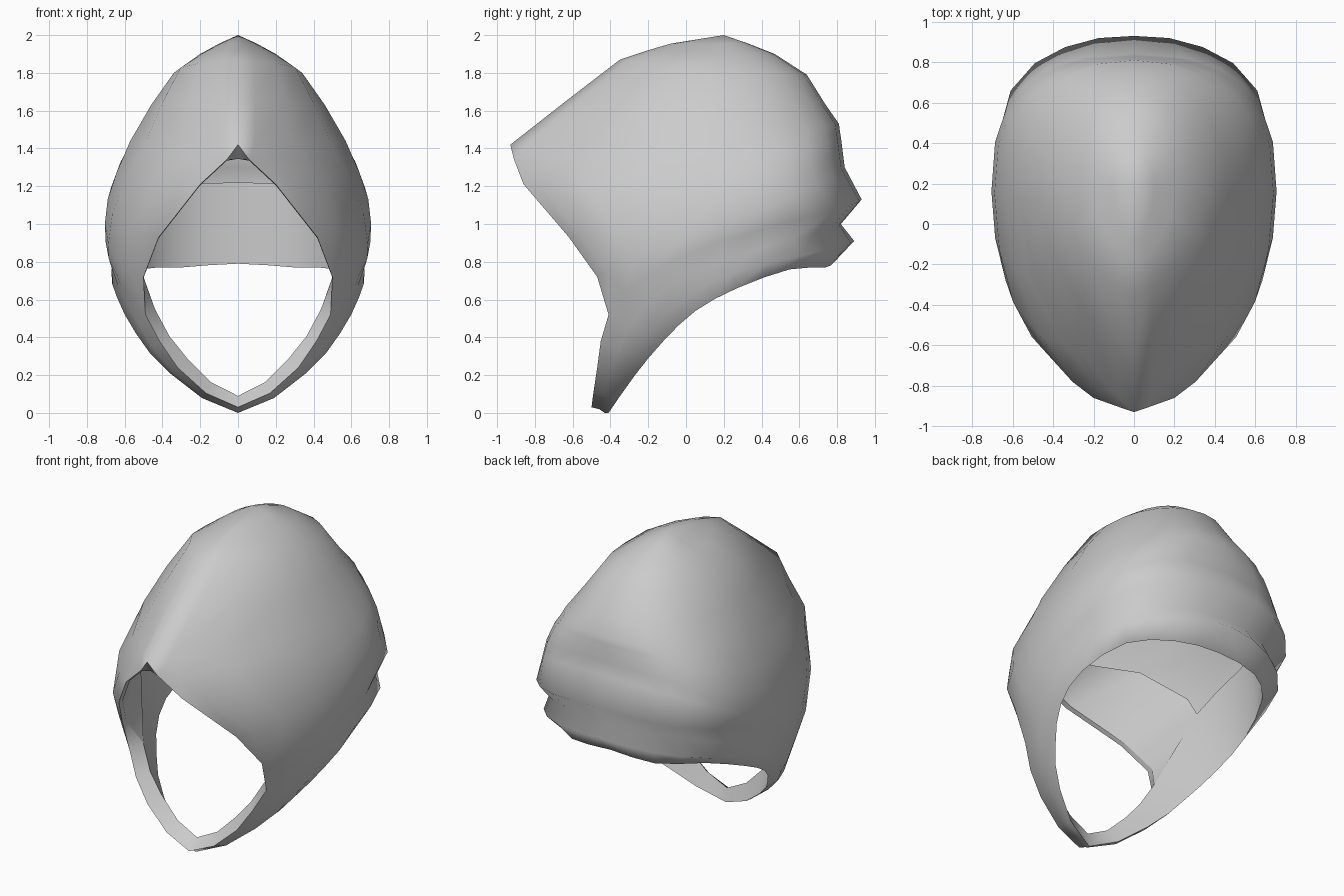
import bpy
import bmesh
from math import sin, cos, pi
from mathutils import Vector

cube = bpy.data.objects.get("Cube")
if cube:
    bpy.data.objects.remove(cube)

grey = bpy.data.materials.new("plain_grey")
grey.use_nodes = True
grey.diffuse_color = (0.6, 0.6, 0.6, 1)
grey.node_tree.nodes["Principled BSDF"].inputs["Base Color"].default_value = grey.diffuse_color


def spline(points):
    """Smooth curve through half a ring, mirrored at its ends, two steps per span."""
    pts = [Vector(p) for p in points]
    flip = Vector((-1, 1, 1))
    ext = [pts[1] * flip] + pts + [pts[-2] * flip]
    out = []
    for a, b, c, d in zip(ext, ext[1:], ext[2:], ext[3:]):
        out += [b, (b + c) / 2 + (b + c - a - d) / 16]
    return out + [pts[-1]]


def dome_ring(start, side, back, nose, nape, front_steps=4, back_steps=6):
    """Half ring from the face edge, round the widest point, to the back.
    A high nose power pinches the front; a low nape power squares the back."""
    (xs, ys, zs), (xw, yw, zw), (yb, zb) = start, side, back
    ring = []
    for i in range(front_steps):
        t = i / front_steps * pi / 2
        ring.append(Vector((xs + (xw - xs) * sin(t) ** nose,
                            yw + (ys - yw) * cos(t) ** 1.05,
                            zw + (zs - zw) * cos(t))))
    for i in range(back_steps + 1):
        t = i / back_steps * pi / 2
        ring.append(Vector((xw * max(cos(t), 0) ** nape if i < back_steps else 0,
                            yw + (yb - yw) * sin(t) ** nape,
                            zw + (zb - zw) * sin(t))))
    return ring


def build(name, strips):
    """Skin pairs of neighbouring rings, then mirror across the middle."""
    bm = bmesh.new()
    for low, high in strips:
        a = [bm.verts.new(p) for p in low]
        b = [bm.verts.new(p) for p in high]
        for i in range(len(a) - 1):
            bm.faces.new((a[i], a[i + 1], b[i + 1], b[i]))
    bmesh.ops.remove_doubles(bm, verts=bm.verts, dist=0.001)
    bmesh.ops.recalc_face_normals(bm, faces=bm.faces)
    mesh = bpy.data.meshes.new(name)
    bm.to_mesh(mesh)
    bm.free()
    mesh.materials.append(grey)
    obj = bpy.data.objects.new(name, mesh)
    bpy.context.collection.objects.link(obj)
    mirror = obj.modifiers.new("Mirror", "MIRROR")
    mirror.use_clip = True
    bpy.ops.object.select_all(action="DESELECT")
    obj.select_set(True)
    bpy.context.view_layer.objects.active = obj
    bpy.ops.object.modifier_apply(modifier="Mirror")
    bpy.ops.object.shade_smooth_by_angle(angle=2.2)


# Collar and chin strap: rings from the chin to the back of the neck
neck_edge = spline([(0, -.41, 0), (.34, -.27, .2), (.5, -.12, .38), (.6, .05, .54),
                    (.62, .27, .66), (.52, .55, .76), (.3, .74, .77), (0, .77, .79)])
collar_lip = spline([(0, -.43, 0), (.36, -.33, .21), (.54, -.2, .42), (.64, 0, .61),
                     (.67, .25, .74), (.6, .6, .83), (.34, .82, .88), (0, .89, .91)])
groove = spline([(0, -.46, .02), (.35, -.4, .22), (.52, -.3, .46), (.635, -.1, .67),
                 (.665, .2, .81), (.58, .57, .92), (.33, .77, .98), (0, .82, 1)])
flare = spline([(0, -.5, .03), (.32, -.47, .24), (.49, -.41, .52), (.64, -.2, .73),
                (.7, .16, .9), (.61, .66, 1.04), (.34, .875, 1.1), (0, .93, 1.13)])
lining_top = spline([(0, -.42, .09), (.27, -.4, .29), (.44, -.34, .55), (.6, -.14, 1),
                     (.64, .15, 1.15), (.56, .5, 1.19), (.3, .72, 1.21), (0, .77, 1.22)])

# Dome: face edge point, widest point, back point, nose and nape powers
dome = [dome_ring(*r) for r in (
    ((.5, -.47, .72), (.705, .16, 1), (.84, 1.3), 1.2, .75),
    ((.42, -.62, .93), (.69, .15, 1.13), (.83, 1.38), 1.2, .78),
    ((.2, -.86, 1.21), (.64, .14, 1.28), (.82, 1.46), 1.5, .8),
    ((.06, -.91, 1.34), (.6, .13, 1.37), (.815, 1.49), 1.8, .82),
    ((0, -.93, 1.42), (.57, .12, 1.44), (.81, 1.53), 1.95, .84),
    ((0, -.63, 1.655), (.46, .12, 1.63), (.74, 1.63), 1.7, .87),
    ((0, -.35, 1.87), (.34, .15, 1.8), (.64, 1.79), 1.4, .92),
    ((0, -.2, 1.92), (.2, .18, 1.9), (.47, 1.9), 1.3, 1),
    ((0, -.08, 1.955), (.1, .2, 1.955), (.33, 1.955), 1.2, 1),
    ((0, .2, 2), (0, .2, 2), (.2, 2), 1, 1),
)]

CORNER = 4  # column where the strap meets the face opening
collar = [neck_edge, collar_lip, groove, flare]
rows = [flare[CORNER:]] + dome
build("outer_shell", list(zip(collar, collar[1:])) + list(zip(rows, rows[1:])))

# Lining inside the neck and strap
build("neck_lining", [(neck_edge, lining_top)])

# Lip turned in around the face opening
edge = [ring[0] for ring in dome[:5]]
inner = [Vector((p.x, p.y + .04, p.z - .005)) for p in edge]
inner[-1].z = inner[-2].z + .01
build("face_rim", [(flare[:CORNER + 1] + edge, lining_top[:CORNER + 1] + inner)])

# Lining running back from the face opening, close under the shell
deep = [Vector(p) for p in ((.6, -.14, 1), (.58, -.2, 1.12), (.4, -.42, 1.33),
                            (.19, -.6, 1.38), (0, -.66, 1.4))]
build("face_lining", [([lining_top[CORNER]] + inner, [lining_top[CORNER + 2]] + deep)])
